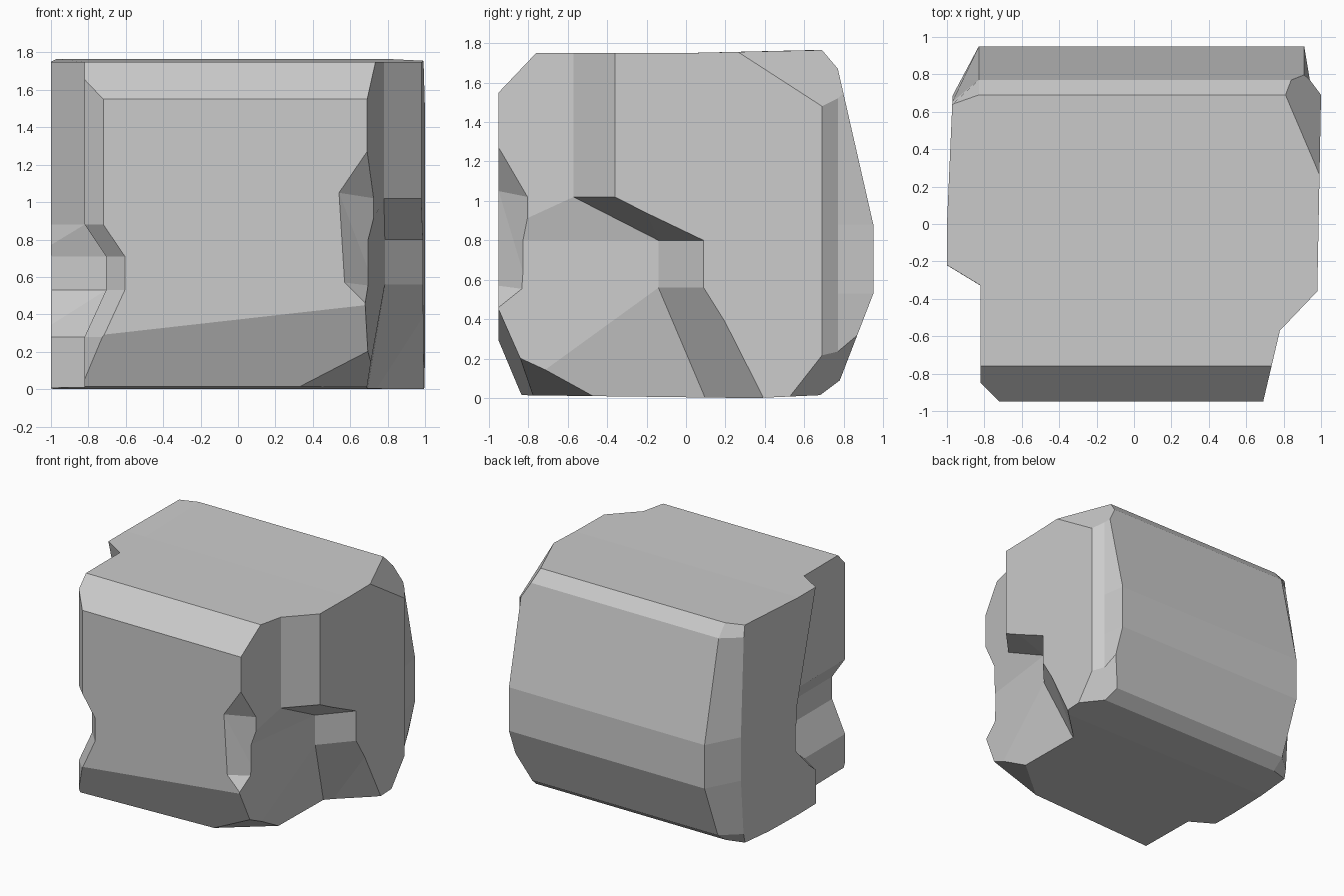
import bpy, bmesh
from mathutils import Vector

if "Cube" in bpy.data.objects:
    bpy.data.objects.remove(bpy.data.objects["Cube"])


def finish(bm, name):
    bmesh.ops.recalc_face_normals(bm, faces=bm.faces[:])
    me = bpy.data.meshes.new(name)
    bm.to_mesh(me)
    bm.free()
    ob = bpy.data.objects.new(name, me)
    bpy.context.collection.objects.link(ob)
    return ob


def loft(rings):
    """Skin a list of equal-length point rings and cap both ends."""
    bm = bmesh.new()
    vs = [[bm.verts.new(p) for p in r] for r in rings]
    n = len(vs[0])
    for a, b in zip(vs, vs[1:]):
        for i in range(n):
            j = (i + 1) % n
            bm.faces.new((a[i], a[j], b[j], b[i]))
    bm.faces.new(vs[0])
    bm.faces.new(vs[-1])
    return bm


def slice_off(bm, a, b, c):
    """Cut away everything beyond the plane through three points."""
    a, b, c = Vector(a), Vector(b), Vector(c)
    n = (b - a).cross(c - a).normalized()
    if n.dot(Vector((0, 0, 0.9)) - a) > 0:
        n = -n
    bmesh.ops.bisect_plane(bm, geom=bm.verts[:] + bm.edges[:] + bm.faces[:],
                           dist=1e-5, plane_co=a, plane_no=n, clear_outer=True)
    bmesh.ops.holes_fill(bm, edges=[e for e in bm.edges if e.is_boundary], sides=0)
    bmesh.ops.recalc_face_normals(bm, faces=bm.faces[:])


def carve(target, bm, name):
    """Subtract a cutter from the rock."""
    bmesh.ops.triangulate(bm, faces=bm.faces[:])
    cutter = finish(bm, name)
    cutter.hide_render = True
    mod = target.modifiers.new(name, 'BOOLEAN')
    mod.operation, mod.solver, mod.object = 'DIFFERENCE', 'EXACT', cutter
    bpy.context.view_layer.objects.active = target
    bpy.ops.object.modifier_apply(modifier=name)
    bpy.data.objects.remove(cutter)


# Block: side profile (y, z) swept across x, back corners pulled in
profile = [(-.95, .28), (-.95, 1.55), (-.76, 1.75), (0, 1.75), (.69, 1.765),
           (.77, 1.67), (.95, .88), (.95, .53), (.78, .09), (.68, .015),
           (.35, 0), (-.84, .015)]
stations = [(-1, .63), (-.83, .95), (.91, .95), (.94, .77), (1, .69)]
bm = loft([[(x, min(y, cap), z) for y, z in profile] for x, cap in stations])
bmesh.ops.remove_doubles(bm, verts=bm.verts[:], dist=1e-5)

# Flat chips: slanted sides, top corner, bottom corner, front toe
slice_off(bm, (-1, 0, 0), (-.97, .68, 0), (-1, 0, 1))
slice_off(bm, (.98, -.36, 0), (1, .69, 0), (.98, -.36, 1))
slice_off(bm, (.96, .35, 1.75), (.81, .69, 1.765), (1, .69, 1.48))
slice_off(bm, (.98, .55, .015), (.98, .69, .19), (.85, .69, .015))
slice_off(bm, (-.82, -.95, .28), (.69, -.95, .45), (.69, -.84, .20))
slice_off(bm, (.28, -.82, .015), (.69, -.84, .20), (.69, -.48, .015))
rock = finish(bm, "stone_block")

# Right step: zigzag ledge, rows of z, inner x, inner y, outer y
rows = [(1.9, .78, -.57, -.36), (1.02, .78, -.57, -.36), (.80, .785, -.14, .08),
        (.56, .785, -.14, .08), (-.1, .675, .14, .43)]
rings = []
for z, xi, yi, yo in rows:
    k = (1.1 - xi) / (.98 - xi)
    rings.append([(.667, -1.05, z), (xi, yi, z),
                  (1.1, yi + (yo - yi) * k, z), (1.1, -1.05, z)])
carve(rock, loft(rings), "right_step_cutter")

# Left step: front corner chamfer with a pinched waist, rows of z, inset, inner y
rows = [(1.9, 0, -.37), (.88, 0, -.09), (.71, .115, -.09), (.53, .115, -.09),
        (.28, 0, -.33), (-.1, 0, -.33)]
carve(rock, loft([[(-.62 + d, -1.05, z), (-.82 + d, -.85, z), (-.82 + d, y, z),
                   (-1.1, y + .17, z), (-1.1, -1.05, z)] for z, d, y in rows]),
      "left_step_cutter")

# Chip out of the right front edge
bm = bmesh.new()
for p in [(.69, -.95, 1.27), (.54, -.95, 1.05), (.57, -.95, .57), (.69, -.95, .45),
          (.73, -.80, 1.02), (.73, -.80, .55), (.95, -1.2, 1.05), (.95, -1.2, .55)]:
    bm.verts.new(p)
bmesh.ops.convex_hull(bm, input=bm.verts[:])
carve(rock, bm, "edge_chip_cutter")
